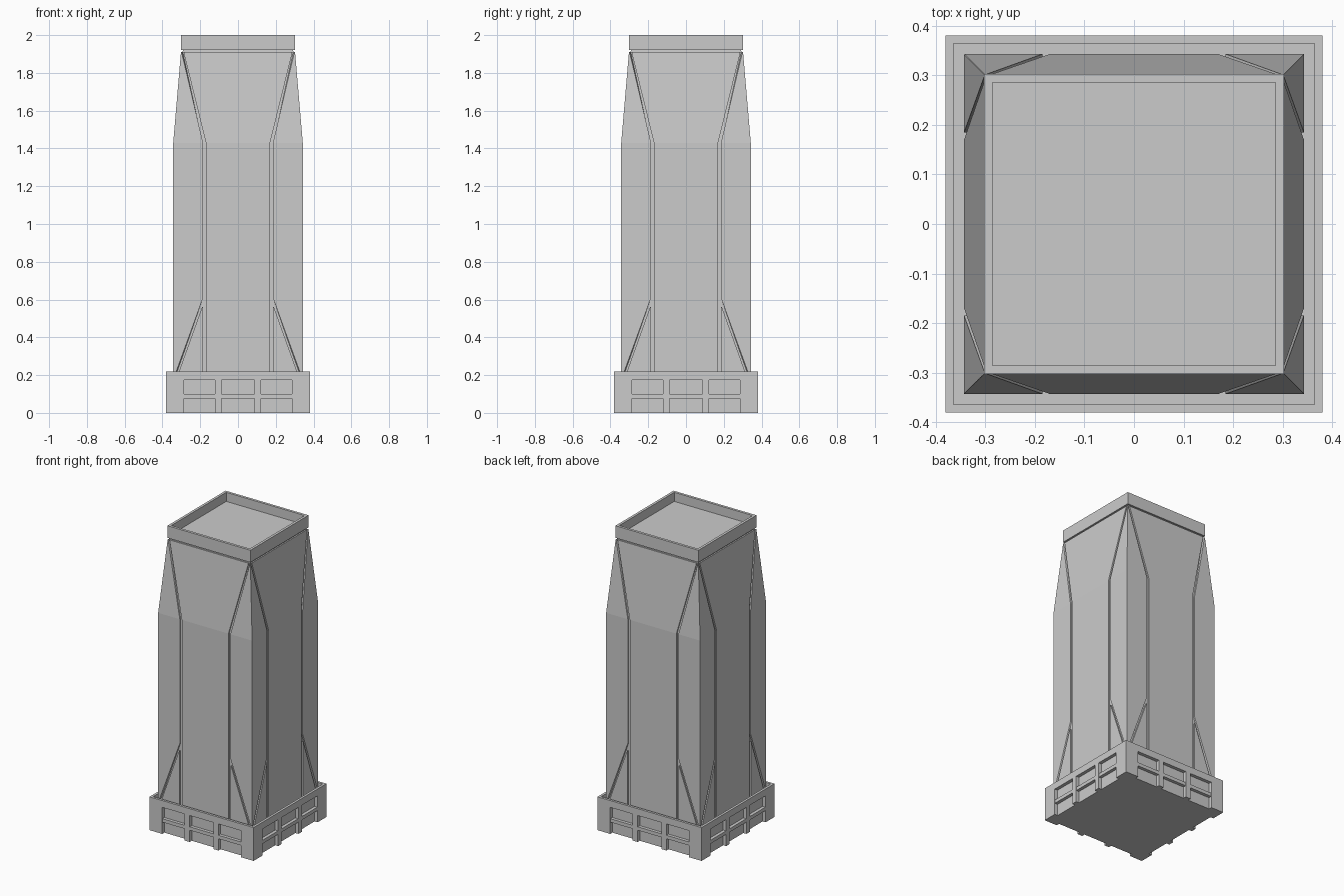
import bpy, bmesh
from math import pi
from mathutils import Matrix, Vector

if "Cube" in bpy.data.objects:
    bpy.data.objects.remove(bpy.data.objects["Cube"])


def finish(bm, name):
    bmesh.ops.recalc_face_normals(bm, faces=bm.faces)
    me = bpy.data.meshes.new(name)
    bm.to_mesh(me)
    bm.free()
    ob = bpy.data.objects.new(name, me)
    bpy.context.collection.objects.link(ob)
    return ob


def loft(bm, loops, cap=True, closed=False):
    """Skin equal-length point loops; cap the ends or close the chain."""
    rows = [[bm.verts.new(p) for p in lp] for lp in loops]
    n = len(rows[0])
    pairs = list(zip(rows, rows[1:])) + ([(rows[-1], rows[0])] if closed else [])
    for a, b in pairs:
        for i in range(n):
            j = (i + 1) % n
            bm.faces.new((a[i], a[j], b[j], b[i]))
    if cap and not closed:
        bm.faces.new(rows[0])
        bm.faces.new(rows[-1])


def square(r, z):
    return [Vector((x * r, y * r, z)) for x, y in ((-1, -1), (1, -1), (1, 1), (-1, 1))]


def rect(x0, x1, y0, y1, z):
    return [Vector((x0, y0, z)), Vector((x1, y0, z)), Vector((x1, y1, z)), Vector((x0, y1, z))]


def ring(bm, ro, ri, z0, z1):
    loft(bm, [square(ro, z0), square(ro, z1), square(ri, z1), square(ri, z0)], closed=True)


def four_sides(bm, loops):
    for k in range(4):
        rot = Matrix.Rotation(k * pi / 2, 3, 'Z')
        loft(bm, [[rot @ p for p in lp] for lp in loops])


SHOULDER, TOP, FOOT = 1.43, 1.91, 0.19


def radius(z):
    return 0.343 - 0.041 * max(0, (z - SHOULDER) / (TOP - SHOULDER))


def panel(bm, rows, depth=0.012):
    """Slab on every tower face; rows are (z, left, right), None = corner edge."""
    for s in ((1, -1) if rows[0][1] > 0 else (1,)):
        loops = []
        for z, u0, u1 in rows:
            r = radius(z)
            ri = r - depth
            u1o, u1i = (r, ri) if u1 is None else (u1, u1)
            loops.append([Vector((s * u0, -r, z)), Vector((s * u1o, -r, z)),
                          Vector((s * u1i, -ri, z)), Vector((s * min(u0, u1i), -ri, z))])
        four_sides(bm, loops)


# podium core
bm = bmesh.new()
loft(bm, [square(0.358, 0), square(0.358, 0.195)])
finish(bm, "podium_core")

# podium frame: top band, sill, corner posts and mullions
bm = bmesh.new()
ring(bm, 0.38, 0.364, 0.175, 0.22)
ring(bm, 0.379, 0.35, 0.077, 0.1)
ring(bm, 0.366, 0.35, 0.175, 0.195)
four_sides(bm, [rect(0.287, 0.38, -0.38, -0.287, z) for z in (0, 0.175)])
for x in (-0.105, 0.105):
    four_sides(bm, [rect(x - 0.018, x + 0.018, -0.38, -0.35, z) for z in (0, 0.175)])
finish(bm, "podium_frame")

# tower core visible inside the grooves
bm = bmesh.new()
loft(bm, [square(radius(z) - 0.009, z) for z in (FOOT, SHOULDER, TOP, 1.93)])
finish(bm, "tower_core")

# facade panels
bm = bmesh.new()
panel(bm, [(FOOT, -0.17, 0.17), (SHOULDER, -0.17, 0.17), (TOP, -0.288, 0.288)])
finish(bm, "centre_panels")

bm = bmesh.new()
panel(bm, [(FOOT, 0.338, None), (0.61, 0.185, None), (SHOULDER, 0.185, None), (TOP, 0.299, None)])
finish(bm, "corner_panels")

bm = bmesh.new()
panel(bm, [(FOOT, 0.186, 0.323), (0.56, 0.186, 0.19)])
finish(bm, "gusset_panels")

# crown: recessed roof inside a parapet
bm = bmesh.new()
loft(bm, [square(0.303, 1.92), square(0.303, 2.0), square(0.286, 2.0), square(0.286, 1.94)])
finish(bm, "roof_crown")
